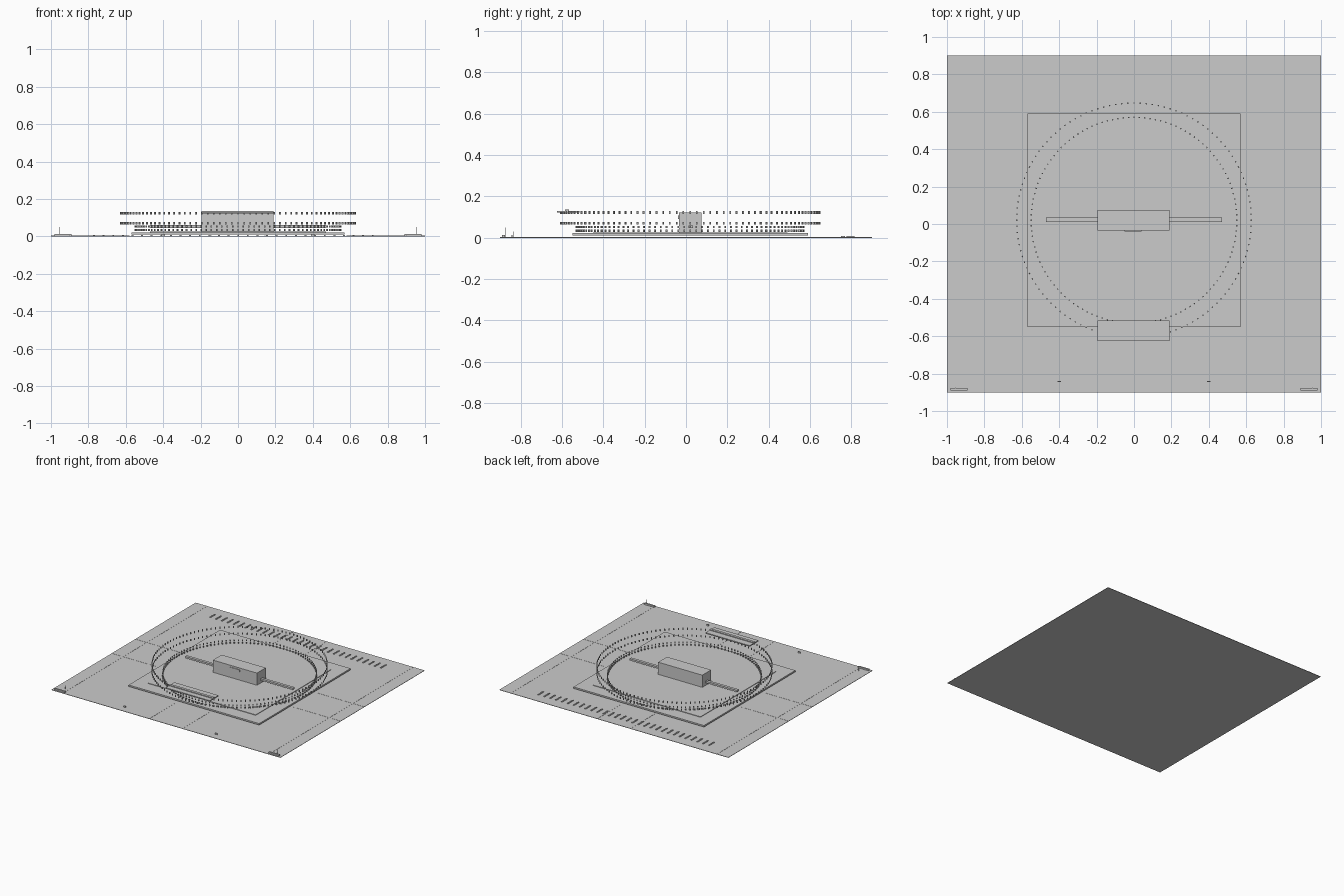
import bpy, math
from mathutils import Matrix, Vector
import bmesh

if "Cube" in bpy.data.objects:
    bpy.data.objects.remove(bpy.data.objects["Cube"])


def material(name, value):
    m = bpy.data.materials.new(name)
    m.use_nodes = True
    m.diffuse_color = (value, value, value, 1)
    m.node_tree.nodes["Principled BSDF"].inputs["Base Color"].default_value = (value, value, value, 1)
    return m


GREY = material("plain grey", 0.6)
CY = 0.02  # centre of the arena in y


def boxes(name, spans):
    """One object from boxes given as (x0, x1, y0, y1, z0, z1)."""
    bm = bmesh.new()
    for x0, x1, y0, y1, z0, z1 in spans:
        mat = Matrix.Translation(((x0 + x1) / 2, (y0 + y1) / 2, (z0 + z1) / 2))
        mat = mat @ Matrix.Diagonal((x1 - x0, y1 - y0, z1 - z0, 1))
        bmesh.ops.create_cube(bm, size=1, matrix=mat)
    return finish(name, bm)


def finish(name, bm):
    mesh = bpy.data.meshes.new(name)
    bm.to_mesh(mesh)
    bm.free()
    mesh.materials.append(GREY)
    ob = bpy.data.objects.new(name, mesh)
    bpy.context.collection.objects.link(ob)
    return ob


def post_ring(name, radius, count, z0, z1, size):
    """Ring of small separate blocks, each turned to the centre."""
    bm = bmesh.new()
    for i in range(count):
        turn = Matrix.Rotation(2 * math.pi * i / count, 4, 'Z')
        mat = Matrix.Translation((0, CY, 0)) @ turn @ Matrix.Translation((radius, 0, (z0 + z1) / 2))
        bmesh.ops.create_cube(bm, size=1, matrix=mat @ Matrix.Diagonal((size, size, z1 - z0, 1)))
    return finish(name, bm)


# Ground and the thin road edges on it
boxes("ground", [(-1, 1, -0.9, 0.9, 0, 0.003)])
roads = []
for s in (-1, 1):
    roads.append((s * 0.9 - 0.002, s * 0.9 + 0.002, -0.9, 0.9, 0.003, 0.004))
    for a, b in ((-0.9, -0.56), (0.6, 0.9)):
        roads.append((s * 0.145 - 0.002, s * 0.145 + 0.002, a, b, 0.003, 0.004))
    for a, b in ((-1, -0.58), (0.58, 1)):
        roads.append((a, b, s * 0.147 - 0.002, s * 0.147 + 0.002, 0.003, 0.004))
boxes("road_edges", roads)

# Stepped plinth
boxes("plinth", [(-0.57, 0.57, CY - 0.57, CY + 0.57, 0.01, 0.022)])
boxes("arena_floor", [(-0.47, 0.47, CY - 0.47, CY + 0.47, 0.022, 0.026)])

# Rings of seats and lights
post_ring("lower_inner_ring", 0.55, 120, 0.029, 0.040, 0.007)
post_ring("upper_inner_ring", 0.55, 120, 0.048, 0.058, 0.007)
post_ring("lower_outer_ring", 0.627, 120, 0.063, 0.076, 0.007)
post_ring("upper_outer_ring", 0.627, 120, 0.116, 0.130, 0.007)

# Central hall with the dividing wall
boxes("central_hall", [(-0.195, 0.19, -0.035, 0.075, 0.022, 0.122)])
boxes("dividing_wall", [(-0.47, 0.47, 0.012, 0.034, 0.046, 0.06)])
boxes("hall_sign", [(-0.05, 0.04, -0.039, -0.035, 0.09, 0.108)])

# Front canopy
boxes("front_canopy", [(-0.195, 0.19, -0.625, -0.515, 0.122, 0.13),
                       (-0.195, 0.19, -0.585, -0.565, 0.13, 0.136)])

# Row of parked vehicles at the back
boxes("parked_vehicles", [(x - 0.005, x + 0.005, y - 0.01, y + 0.01, 0.003, 0.008)
                          for x in [-0.77 + 0.0514 * i for i in range(30)]
                          for y in (0.76, 0.785, 0.805)])

# Corner gatehouses with poles, and small front markers
for s, side in ((1, "left"), (-1, "right")):
    a, b = sorted((s * 0.89, s * 0.98))
    boxes(side + "_gatehouse", [(a, b, -0.89, -0.876, 0.003, 0.014)])
    boxes(side + "_poles", [(s * p - 0.001, s * p + 0.001, y - 0.001, y + 0.001, 0.003, h)
                            for p, y, h in ((0.955, -0.875, 0.05), (0.925, -0.835, 0.03))])
    boxes(side + "_marker", [(s * 0.4 - 0.01, s * 0.4 + 0.01, -0.845, -0.839, 0.003, 0.014)])
